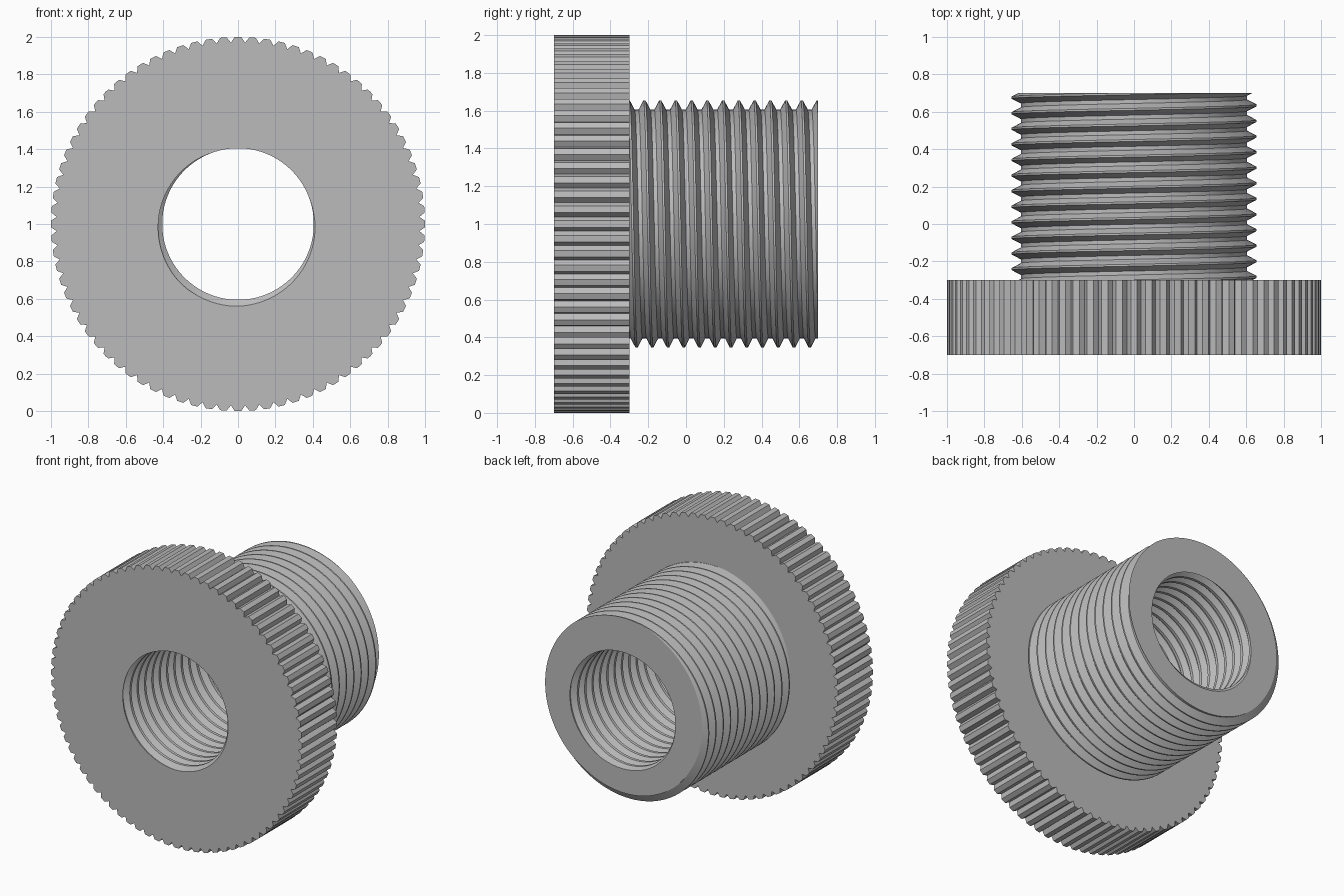
import bpy
import bmesh
from math import sin, cos, tau

if "Cube" in bpy.data.objects:
    bpy.data.objects.remove(bpy.data.objects["Cube"], do_unlink=True)

FRONT, STEP, BACK = -0.70, -0.30, 0.70   # face positions along y
PITCH = 1 / 12
TEETH = 80
NOTCH = (0.0, 0.22, 0.5, 0.78)           # corner positions within one tooth
ANGLES = [tau * (i + f) / TEETH for i in range(TEETH) for f in NOTCH] + [tau]

grey = bpy.data.materials.new("plain grey")
grey.use_nodes = True
grey.diffuse_color = (0.5, 0.5, 0.5, 1)
grey.node_tree.nodes["Principled BSDF"].inputs["Base Color"].default_value = (0.5, 0.5, 0.5, 1)


class Thread:
    """Right-handed V thread with flat crests and roots."""

    def __init__(self, crest, root, phase, crest_half, root_half):
        self.crest, self.root, self.phase = crest, root, phase
        self.inner, self.outer = crest_half, 0.5 - root_half

    def radius(self, y, t):
        u = (y - self.phase) / PITCH - t / tau
        d = abs(u - round(u))
        k = min(1, max(0, (d - self.inner) / (self.outer - self.inner)))
        return self.crest + (self.root - self.crest) * k

    def column(self, t, low, high):
        points = []
        turns = round((high - low) / PITCH) + 3
        for k in range(-3, turns):
            for u in (-self.outer, -self.inner, self.inner, self.outer):
                y = low + (self.phase - low) % PITCH + PITCH * (k + u + t / tau)
                y = min(high, max(low, y))
                points.append((self.radius(y, t), y))
        return points


outer_thread = Thread(0.655, 0.605, -0.22, 0.0625, 0.125)
inner_thread = Thread(0.405, 0.44, FRONT - 0.067 * PITCH, 0.125, 0.0625)


def sweep(name, column):
    """Skin radius/y columns placed around the y axis."""
    bm = bmesh.new()
    cols = [[bm.verts.new((r * sin(t), y, 1 + r * cos(t))) for r, y in column(i, t)]
            for i, t in enumerate(ANGLES)]
    for a, b in zip(cols, cols[1:]):
        for j in range(len(a) - 1):
            bm.faces.new((a[j], b[j], b[j + 1], a[j + 1]))
    bmesh.ops.remove_doubles(bm, verts=bm.verts[:], dist=0.00002)
    mesh = bpy.data.meshes.new(name)
    bm.to_mesh(mesh)
    bm.free()
    mesh.materials.append(grey)
    obj = bpy.data.objects.new(name, mesh)
    bpy.context.collection.objects.link(obj)
    bpy.ops.object.select_all(action="DESELECT")
    obj.select_set(True)
    bpy.context.view_layer.objects.active = obj
    bpy.ops.object.shade_smooth_by_angle(angle=0.4)


# Flange: front face, notched rim, back face
def flange(i, t):
    rim = 0.971 if i % len(NOTCH) == 2 else 1.0
    return [(inner_thread.radius(FRONT, t), FRONT), (rim, FRONT), (rim, STEP), (0.6, STEP)]


# Shank: outer thread closed by the ring-shaped end face
def shank(i, t):
    return outer_thread.column(t, STEP, BACK) + [(inner_thread.radius(BACK, t), BACK)]


# Bore: inner thread, reversed so that its faces point at the axis
def bore(i, t):
    return inner_thread.column(t, FRONT, BACK)[::-1]


sweep("knurled_flange", flange)
sweep("threaded_shank", shank)
sweep("threaded_bore", bore)
